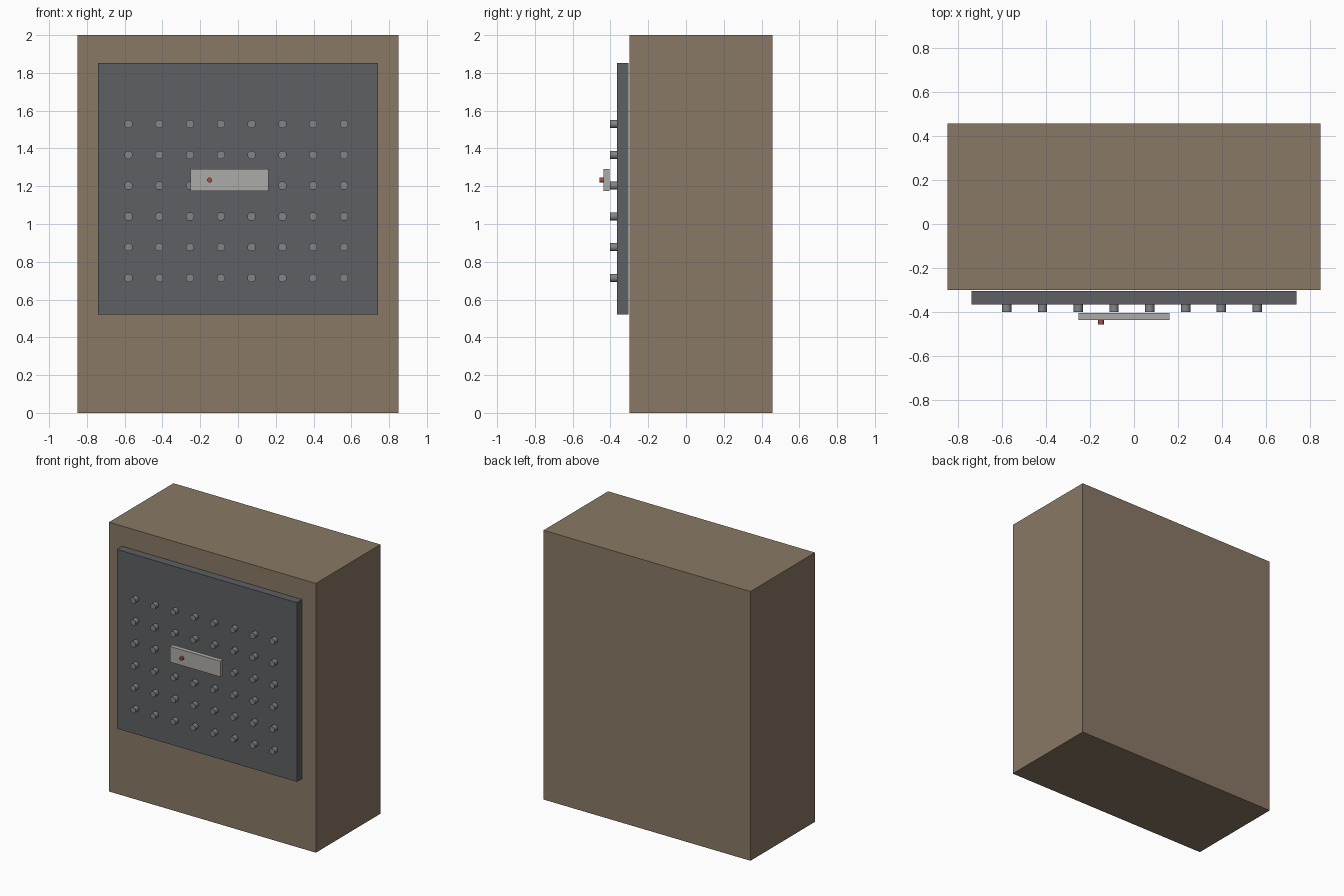
import bpy, math

if "Cube" in bpy.data.objects:
    bpy.data.objects.remove(bpy.data.objects["Cube"])


def material(name, rgb):
    m = bpy.data.materials.new(name)
    m.diffuse_color = (*rgb, 1)
    m.use_nodes = True
    m.node_tree.nodes["Principled BSDF"].inputs["Base Color"].default_value = m.diffuse_color
    return m


stone = material("brown_stone", (0.25, 0.19, 0.13))
iron = material("dark_iron", (0.11, 0.115, 0.125))
steel = material("steel", (0.22, 0.23, 0.24))
pale = material("pale_metal", (0.42, 0.41, 0.38))
red = material("red", (0.35, 0.08, 0.06))


def box(name, x, y, z, mat):
    """Box given by its (min, max) range on each axis."""
    bpy.ops.mesh.primitive_cube_add(size=1, location=[sum(r) / 2 for r in (x, y, z)])
    o = bpy.context.object
    o.name = name
    o.scale = [r[1] - r[0] for r in (x, y, z)]
    bpy.ops.object.transform_apply(location=False, rotation=False, scale=True)
    o.data.materials.append(mat)
    return o


def stud(name, x, z, y, radius, sides, mat):
    """Short cylinder pointing forward, spanning the y range."""
    bpy.ops.mesh.primitive_cylinder_add(
        vertices=sides, radius=radius, depth=y[1] - y[0],
        location=(x, sum(y) / 2, z), rotation=(math.pi / 2, math.pi / sides, 0))
    o = bpy.context.object
    o.name = name
    o.data.materials.append(mat)
    bpy.ops.object.shade_smooth_by_angle(angle=math.radians(50))
    return o


# Main block and the plate mounted on its front
box("block", (-0.85, 0.85), (-0.30, 0.457), (0, 2), stone)
box("front_panel", (-0.74, 0.74), (-0.366, -0.305), (0.522, 1.853), iron)

# Grid of rivets, 8 columns by 6 rows
for row in range(6):
    for col in range(8):
        stud(f"rivet_{row}_{col}", -0.58 + col * 0.163, 0.714 + row * 0.163,
             (-0.402, -0.366), 0.023, 8, steel)

# Label plate with a small red indicator
box("label_plate", (-0.252, 0.161), (-0.438, -0.405), (1.174, 1.29), pale)
stud("indicator", -0.15, 1.232, (-0.457, -0.438), 0.014, 8, red)
